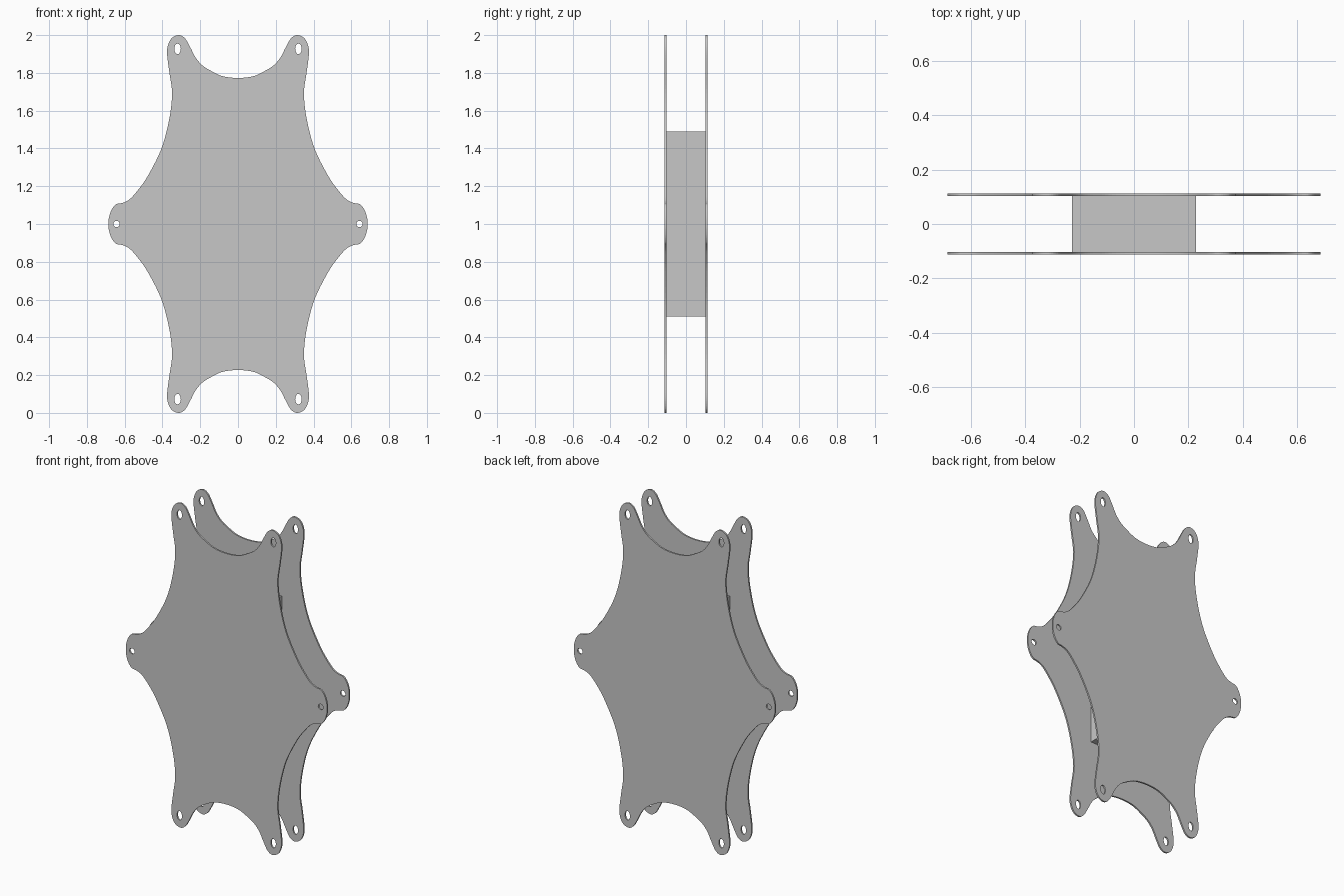
import bpy, bmesh, math
from mathutils import Vector, Matrix

if "Cube" in bpy.data.objects:
    bpy.data.objects.remove(bpy.data.objects["Cube"])

grey = bpy.data.materials.new("plain grey")
grey.diffuse_color = (0.575, 0.575, 0.575, 1)
grey.use_nodes = True
grey.node_tree.nodes["Principled BSDF"].inputs["Base Color"].default_value = grey.diffuse_color

# One quarter of the plate outline (x, height above the middle), notch to side tip
quarter = [(0, .773), (.08, .782), (.14, .809), (.19, .841), (.225, .882), (.252, .934),
           (.28, .982), (.312, 1.0), (.35, .985), (.371, .945), (.375, .895), (.363, .80),
           (.349, .69), (.365, .55), (.407, .395), (.48, .250), (.535, .173),
           (.575, .130), (.61, .112), (.646, .104), (.670, .074), (.683, .035), (.686, 0)]
right = quarter + [(x, -z) for x, z in quarter[-2::-1]]
outline = right + [(-x, z) for x, z in right[-2:0:-1]]


def smooth_loop(pts, steps=5):
    """Closed Catmull-Rom curve through the points."""
    n, out = len(pts), []
    for i in range(n):
        a, b, c, d = (Vector(pts[(i + k) % n]) for k in (-1, 0, 1, 2))
        for s in range(steps):
            t = s / steps
            out.append(.5 * (2 * b + (c - a) * t + (2 * a - 5 * b + 4 * c - d) * t * t
                             + (3 * b - a - 3 * c + d) * t ** 3))
    return out


def ellipse(cx, cz, rx, rz, n=24):
    return [(cx + rx * math.cos(2 * math.pi * i / n), cz + rz * math.sin(2 * math.pi * i / n))
            for i in range(n)]


# Bolt holes in the six lobes
loops = [smooth_loop(outline)]
for s in (-1, 1):
    loops.append(ellipse(s * .643, 0, .017, .017))
    for t in (-1, 1):
        loops.append(ellipse(s * .320, t * .927, .017, .028))


def plate(name, y):
    cu = bpy.data.curves.new(name, 'CURVE')
    cu.dimensions, cu.fill_mode, cu.extrude = '2D', 'BOTH', .005
    for loop in loops:
        sp = cu.splines.new('POLY')
        sp.points.add(len(loop) - 1)
        for p, (x, z) in zip(sp.points, loop):
            p.co = (x, z, 0, 1)
        sp.use_cyclic_u = True
    tmp = bpy.data.objects.new(name + "_outline", cu)
    bpy.context.collection.objects.link(tmp)
    me = bpy.data.meshes.new_from_object(tmp.evaluated_get(bpy.context.evaluated_depsgraph_get()))
    bpy.data.objects.remove(tmp)
    bm = bmesh.new()
    bm.from_mesh(me)
    bmesh.ops.remove_doubles(bm, verts=bm.verts, dist=1e-5)
    bm.transform(Matrix.Translation((0, y, 1)) @ Matrix.Rotation(math.pi / 2, 4, 'X'))
    bmesh.ops.recalc_face_normals(bm, faces=bm.faces)
    for f in bm.faces:
        f.smooth = False
    bm.to_mesh(me)
    bm.free()
    me.materials.clear()
    me.materials.append(grey)
    bpy.context.collection.objects.link(bpy.data.objects.new(name, me))


plate("front_plate", -.108)
plate("back_plate", .108)

# Spacer block between the plates
bpy.ops.mesh.primitive_cube_add(size=1, location=(0, 0, 1))
block = bpy.context.object
block.name = "spacer_block"
block.scale = (.455, .208, .98)
block.data.materials.append(grey)
